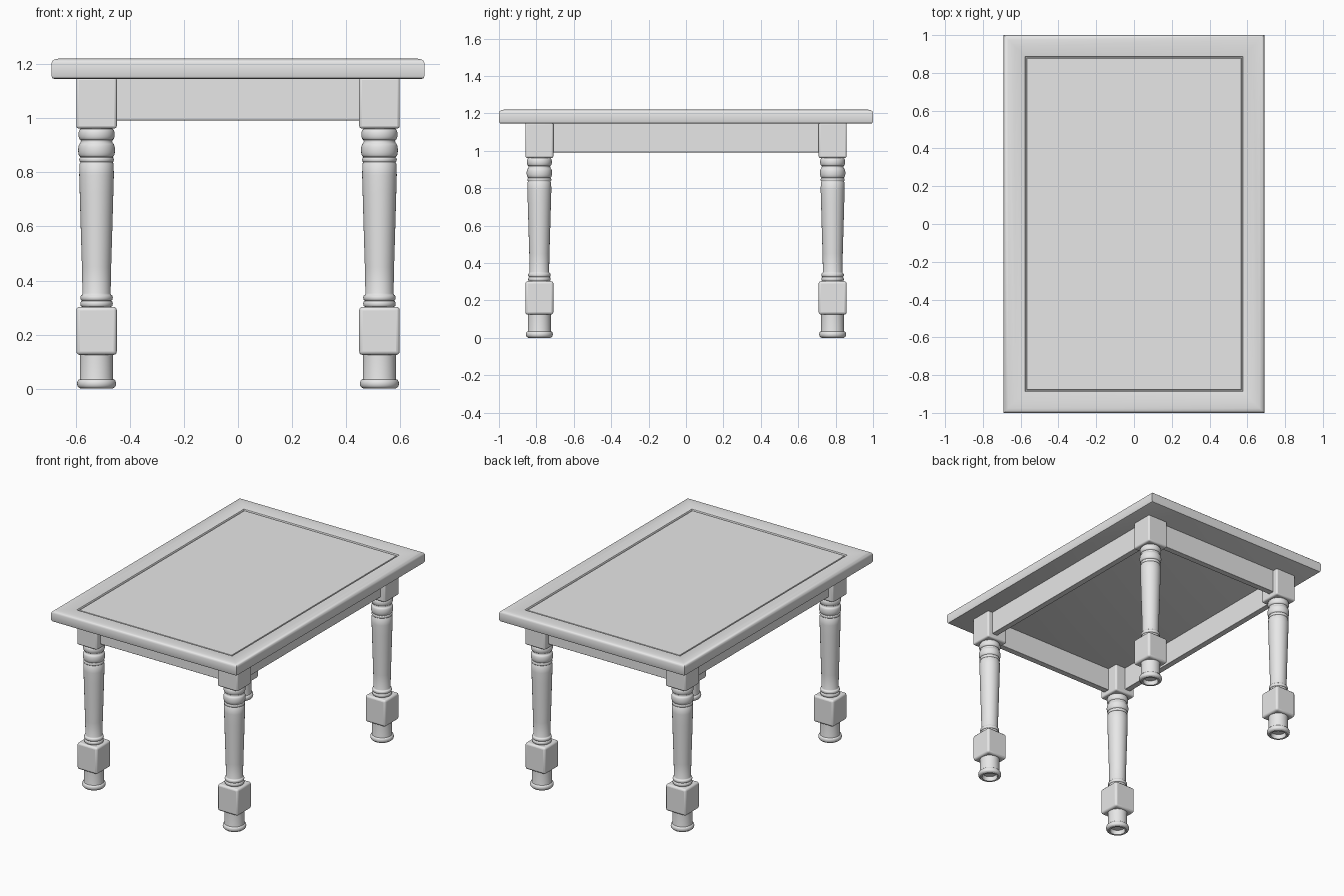
import bpy, bmesh, math

if "Cube" in bpy.data.objects:
    bpy.data.objects.remove(bpy.data.objects["Cube"])

grey = bpy.data.materials.new("plain grey")
grey.diffuse_color = (0.8, 0.8, 0.8, 1)
grey.use_nodes = True
grey.node_tree.nodes["Principled BSDF"].inputs["Base Color"].default_value = grey.diffuse_color


def finish(name, bm, angle=40, bevel=0):
    """Turn a bmesh into a smooth shaded object, optionally bevelled."""
    bmesh.ops.recalc_face_normals(bm, faces=bm.faces[:])
    me = bpy.data.meshes.new(name)
    bm.to_mesh(me)
    bm.free()
    me.materials.append(grey)
    ob = bpy.data.objects.new(name, me)
    bpy.context.collection.objects.link(ob)
    if bevel:
        m = ob.modifiers.new("round edges", 'BEVEL')
        m.width, m.segments = bevel, 3
    bpy.ops.object.select_all(action='DESELECT')
    ob.select_set(True)
    bpy.context.view_layer.objects.active = ob
    bpy.ops.object.shade_smooth_by_angle(angle=math.radians(angle))
    return ob


def box(name, lo, hi, bevel):
    bm = bmesh.new()
    bmesh.ops.create_cube(bm, size=1)
    for v in bm.verts:
        v.co = [(a + b) / 2 + c * (b - a) for a, b, c in zip(lo, hi, v.co)]
    return finish(name, bm, bevel=bevel)


def lathe(name, profile, x, y, n=40):
    """Spin (radius, z) points round a vertical axis; radius 0 closes it."""
    bm = bmesh.new()
    rings = []
    for r, z in profile:
        rings.append([bm.verts.new((x + r * math.cos(2 * math.pi * i / n),
                                    y + r * math.sin(2 * math.pi * i / n), z))
                      for i in range(n)])
    for a, b in zip(rings, rings[1:]):
        for i in range(n):
            j = (i + 1) % n
            bm.faces.new((a[i], a[j], b[j], b[i]))
    bmesh.ops.remove_doubles(bm, verts=bm.verts[:], dist=1e-6)
    return finish(name, bm, angle=50)


def bead(r, bulge, z0, z1, k=8):
    """Half-round moulding between two heights."""
    return [(r + bulge * math.sin(math.pi * i / k),
             (z0 + z1) / 2 - (z1 - z0) / 2 * math.cos(math.pi * i / k))
            for i in range(k + 1)]


# Tabletop: nested rectangles (inset from outer edge, height) make the raised
# moulded border, a narrow groove and the flat centre panel
section = [(0.012, 1.145), (0.004, 1.148), (0, 1.157), (0, 1.203), (0.003, 1.211),
           (0.010, 1.217), (0.025, 1.220), (0.06, 1.219), (0.09, 1.216),
           (0.112, 1.211), (0.116, 1.203), (0.122, 1.203), (0.124, 1.208)]
bm = bmesh.new()
rings = [[bm.verts.new((sx * (0.69 - d), sy * (1.0 - d), z))
          for sx, sy in ((-1, -1), (1, -1), (1, 1), (-1, 1))] for d, z in section]
for a, b in zip(rings, rings[1:]):
    for i in range(4):
        j = (i + 1) % 4
        bm.faces.new((a[i], a[j], b[j], b[i]))
bm.faces.new(rings[0][::-1])
bm.faces.new(rings[-1])
finish("tabletop", bm, angle=35)

# Legs
LX, LY, H = 0.523, 0.784, 0.075
foot = ([(0, 0.03), (0.046, 0.03), (0.048, 0.0), (0.060, 0.0)]
        + bead(0.062, 0.010, 0.003, 0.035) + [(0.061, 0.04), (0.061, 0.14)])
shaft = ([(0.052, 0.29)] + bead(0.054, 0.006, 0.303, 0.325)
         + bead(0.054, 0.006, 0.326, 0.347)
         + [(0.052, 0.352), (0.054, 0.45), (0.058, 0.58), (0.062, 0.72),
            (0.064, 0.79), (0.063, 0.832), (0.060, 0.836)]
         + bead(0.060, 0.004, 0.838, 0.855) + bead(0.060, 0.008, 0.857, 0.907)
         + [(0.058, 0.915)] + bead(0.059, 0.008, 0.920, 0.960) + [(0.055, 0.98)])
for sx, side in ((-1, "left"), (1, "right")):
    for sy, end in ((-1, "front"), (1, "back")):
        x, y, tag = sx * LX, sy * LY, end + "_" + side
        lathe(tag + "_foot", foot, x, y)
        lathe(tag + "_leg_shaft", shaft, x, y)
        box(tag + "_lower_block", (x - H, y - H, 0.125), (x + H, y + H, 0.303), 0.013)
        box(tag + "_upper_block", (x - H, y - H, 0.962), (x + H, y + H, 1.152), 0.010)

# Apron boards between the legs
T = 0.02
for s, side, end in ((-1, "left", "front"), (1, "right", "back")):
    y, x = s * (LY + 0.02), s * (LX + 0.02)
    box(end + "_apron", (-LX, y - T, 0.992), (LX, y + T, 1.15), 0.003)
    box(side + "_apron", (x - T, -LY, 0.992), (x + T, LY, 1.15), 0.003)
